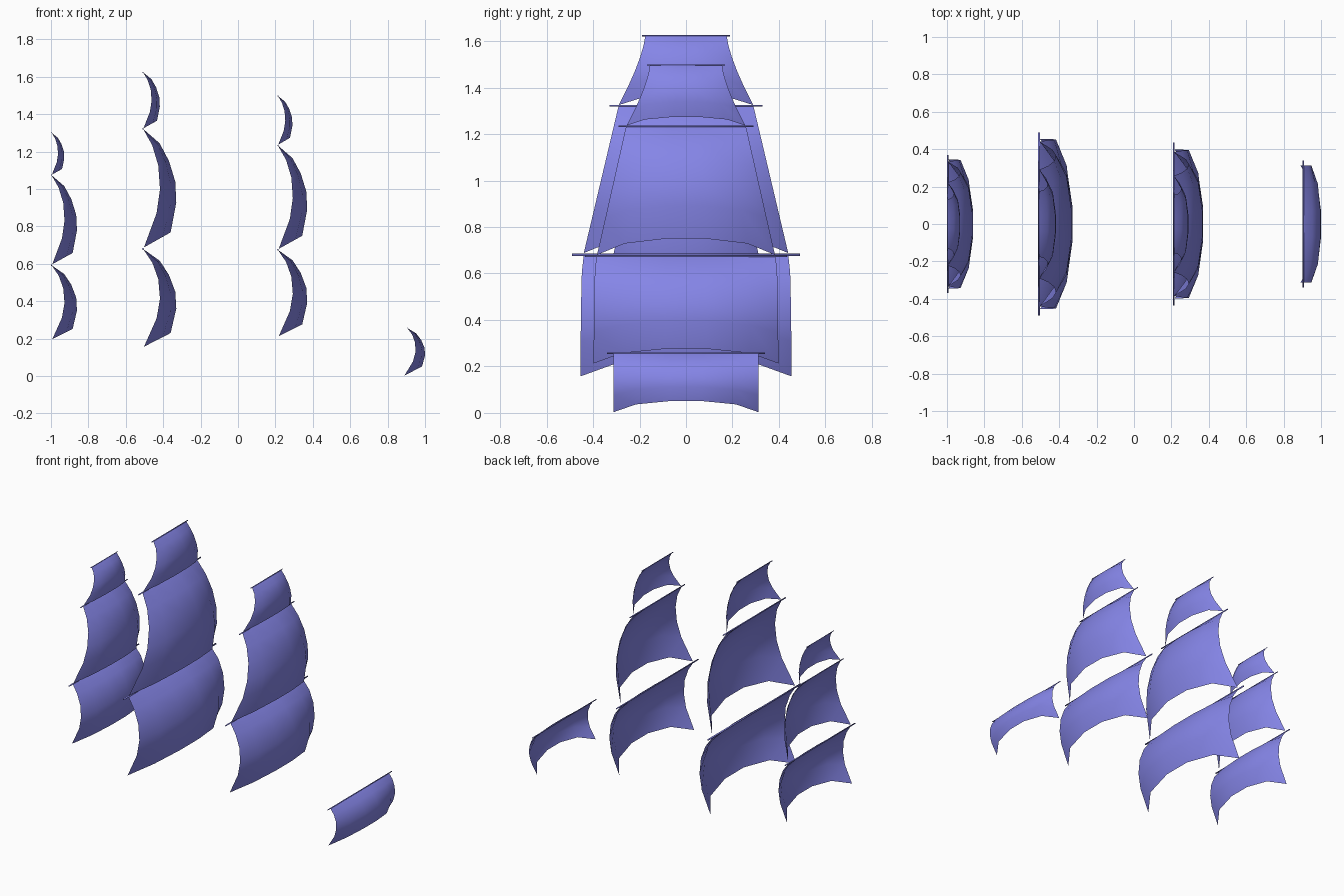
import bpy, bmesh
from mathutils import Matrix

if "Cube" in bpy.data.objects:
    bpy.data.objects.remove(bpy.data.objects["Cube"])

sail_blue = bpy.data.materials.new("sail_blue")
sail_blue.diffuse_color = (0.235, 0.235, 0.80, 1)
sail_blue.use_nodes = True
sail_blue.node_tree.nodes["Principled BSDF"].inputs["Base Color"].default_value = sail_blue.diffuse_color

# billow shape: rows down the sail, columns across it
ROWS = [0, 0.14, 0.31, 0.51, 0.71, 1]
CENTRE = [0, 0.5, 0.78, 0.97, 1, 0.83]
EDGE = [0, 0.28, 0.46, 0.51, 0.41, 0.03]
COLS = [(-1, 0), (-0.69, 0.70), (-0.22, 1), (0.22, 1), (0.69, 0.70), (1, 0)]


def finish(bm, name, angle=None):
    me = bpy.data.meshes.new(name)
    bm.to_mesh(me)
    bm.free()
    me.materials.append(sail_blue)
    for p in me.polygons:
        p.use_smooth = True
    ob = bpy.data.objects.new(name, me)
    bpy.context.collection.objects.link(ob)
    return ob


def sail(name, x, top, bottom, half_top, half_bottom, bulge, rise, power, foot=0.0):
    """Square sail hung from x/top, billowing toward +x, foot arched by rise."""
    bm = bmesh.new()
    grid = []
    for v, c, e in zip(ROWS, CENTRE, EDGE):
        half = half_top + (half_bottom - half_top) * v ** power
        row = []
        for f, w in COLS:
            px = x + bulge * (e + (c - e) * w) + foot * v * v * (1 - w)
            pz = top - v * (top - bottom - rise * w)
            row.append(bm.verts.new((px, f * half, pz)))
        grid.append(row)
    for a, b in zip(grid, grid[1:]):
        for i in range(len(COLS) - 1):
            bm.faces.new((a[i], b[i], b[i + 1], a[i + 1]))
    return finish(bm, name)


def yard(name, x, z, half, r):
    """Thin round spar across the ship."""
    bm = bmesh.new()
    bmesh.ops.create_cone(bm, cap_ends=True, segments=8, radius1=r, radius2=r,
                          depth=2 * half,
                          matrix=Matrix.Translation((x, 0, z)) @ Matrix.Rotation(1.5707963, 4, 'X'))
    return finish(bm, name)


# mast, level, x, top, bottom, half top, half bottom, bulge, rise, yard half, yard radius
LEVEL_POWER = {"lower": 0.3, "middle": 1.0, "upper": 1.4}
SAILS = [
    ("main", "lower", -0.508, 0.68, 0.157, 0.44, 0.455, 0.178, 0.073, 0.49, 0.005),
    ("main", "middle", -0.508, 1.322, 0.688, 0.29, 0.44, 0.178, 0.08, 0.33, 0.004),
    ("main", "upper", -0.508, 1.624, 1.325, 0.175, 0.29, 0.09, 0.04, 0.19, 0.003),
    ("fore", "lower", 0.213, 0.675, 0.213, 0.385, 0.398, 0.157, 0.063, 0.435, 0.004),
    ("fore", "middle", 0.213, 1.233, 0.68, 0.258, 0.383, 0.157, 0.07, 0.29, 0.0035),
    ("fore", "upper", 0.213, 1.498, 1.237, 0.155, 0.255, 0.078, 0.037, 0.168, 0.0025),
    ("rear", "lower", -0.997, 0.593, 0.197, 0.332, 0.345, 0.136, 0.055, 0.37, 0.004),
    ("rear", "middle", -0.997, 1.074, 0.598, 0.222, 0.332, 0.136, 0.06, 0.25, 0.003),
    ("rear", "upper", -0.997, 1.301, 1.077, 0.132, 0.22, 0.068, 0.03, 0.145, 0.002),
]
for mast, level, x, top, bot, ht, hb, bulge, rise, yh, yr in SAILS:
    sail(f"{mast}_{level}_sail", x, top, bot, ht, hb, bulge, rise, LEVEL_POWER[level])
    yard(f"{mast}_{level}_yard", x, top, yh, yr)

# small sail under the bow spar
sail("bow_sail", 0.905, 0.257, 0.003, 0.312, 0.312, 0.095, 0.048, 1.0, foot=-0.018)
yard("bow_yard", 0.905, 0.257, 0.34, 0.003)
